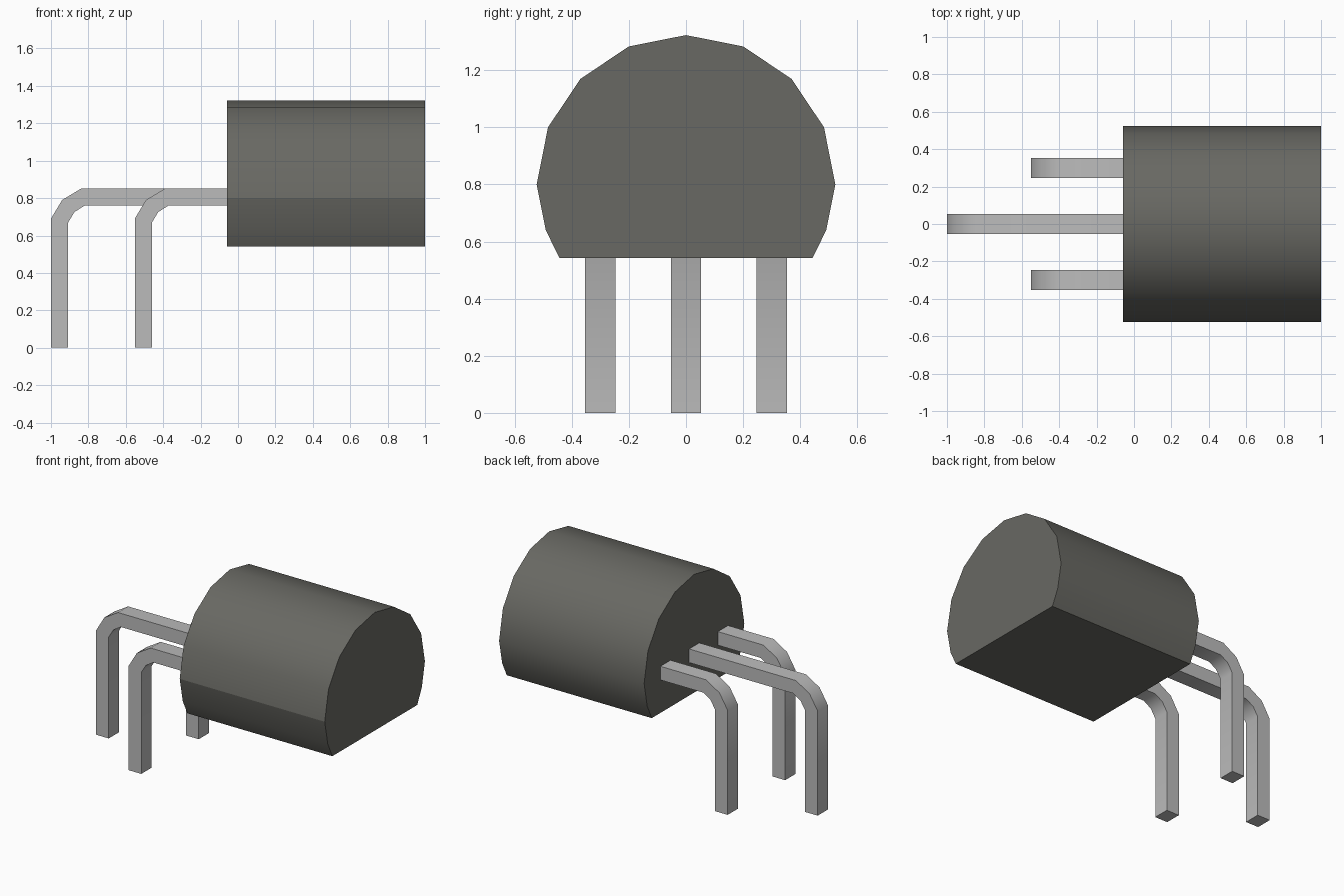
import bpy
import bmesh
from math import sin, cos, pi, radians

default = bpy.data.objects.get("Cube")
if default:
    bpy.data.objects.remove(default, do_unlink=True)


def material(name, color):
    mat = bpy.data.materials.new(name)
    mat.use_nodes = True
    mat.diffuse_color = color
    mat.node_tree.nodes["Principled BSDF"].inputs["Base Color"].default_value = color
    return mat


def extrude_profile(name, points, offset, mat, seam=None):
    """Extrude a closed outline along offset; smooth the sides, keep corners sharp."""
    bm = bmesh.new()
    face = bm.faces.new([bm.verts.new(p) for p in points])
    result = bmesh.ops.extrude_face_region(bm, geom=[face], use_keep_orig=True)
    verts = [v for v in result["geom"] if isinstance(v, bmesh.types.BMVert)]
    bmesh.ops.translate(bm, verts=verts, vec=offset)
    bmesh.ops.recalc_face_normals(bm, faces=bm.faces)
    for f in bm.faces:
        f.smooth = True
    for e in bm.edges:
        on_seam = seam is not None and all(seam(v.co) for v in e.verts)
        e.smooth = e.calc_face_angle(0) < radians(40) and not on_seam
    mesh = bpy.data.meshes.new(name)
    bm.to_mesh(mesh)
    bm.free()
    mesh.materials.append(mat)
    obj = bpy.data.objects.new(name, mesh)
    bpy.context.collection.objects.link(obj)
    return obj


plastic = material("dark grey plastic", (0.14, 0.14, 0.125, 1))
metal = material("light grey metal", (0.5, 0.5, 0.5, 1))

# Body: half round above the axis, tapering to a flat underside
BACK, FRONT, AXIS, RADIUS = -0.06, 1.0, 0.8, 0.523
outline = [(RADIUS * cos(i * pi / 8), AXIS + RADIUS * sin(i * pi / 8)) for i in range(9)]
outline += [(-0.491, 0.64), (-0.443, 0.542), (0.443, 0.542), (0.491, 0.64)]
extrude_profile("body", [(BACK, y, z) for y, z in outline], (FRONT - BACK, 0, 0), plastic,
                seam=lambda co: co.y < -0.5 and abs(co.z - AXIS) < 0.01)

# Pins: square wires leaving the body and bending down to the ground
HALF = 0.053
outer = [(0, 0), (0, 0.69), (0.06, 0.79), (0.16, 0.85)]
inner = [(0.18, 0.76), (0.125, 0.725), (0.092, 0.67), (0.092, 0)]
for name, y, start in (("right_pin", -0.3, -0.552), ("middle_pin", 0, -1), ("left_pin", 0.3, -0.552)):
    bend = [(start + x, z) for x, z in outer]
    bend += [(BACK, 0.85), (BACK, 0.76)]
    bend += [(start + x, z) for x, z in inner]
    extrude_profile(name, [(x, y - HALF, z) for x, z in bend], (0, 2 * HALF, 0), metal)
